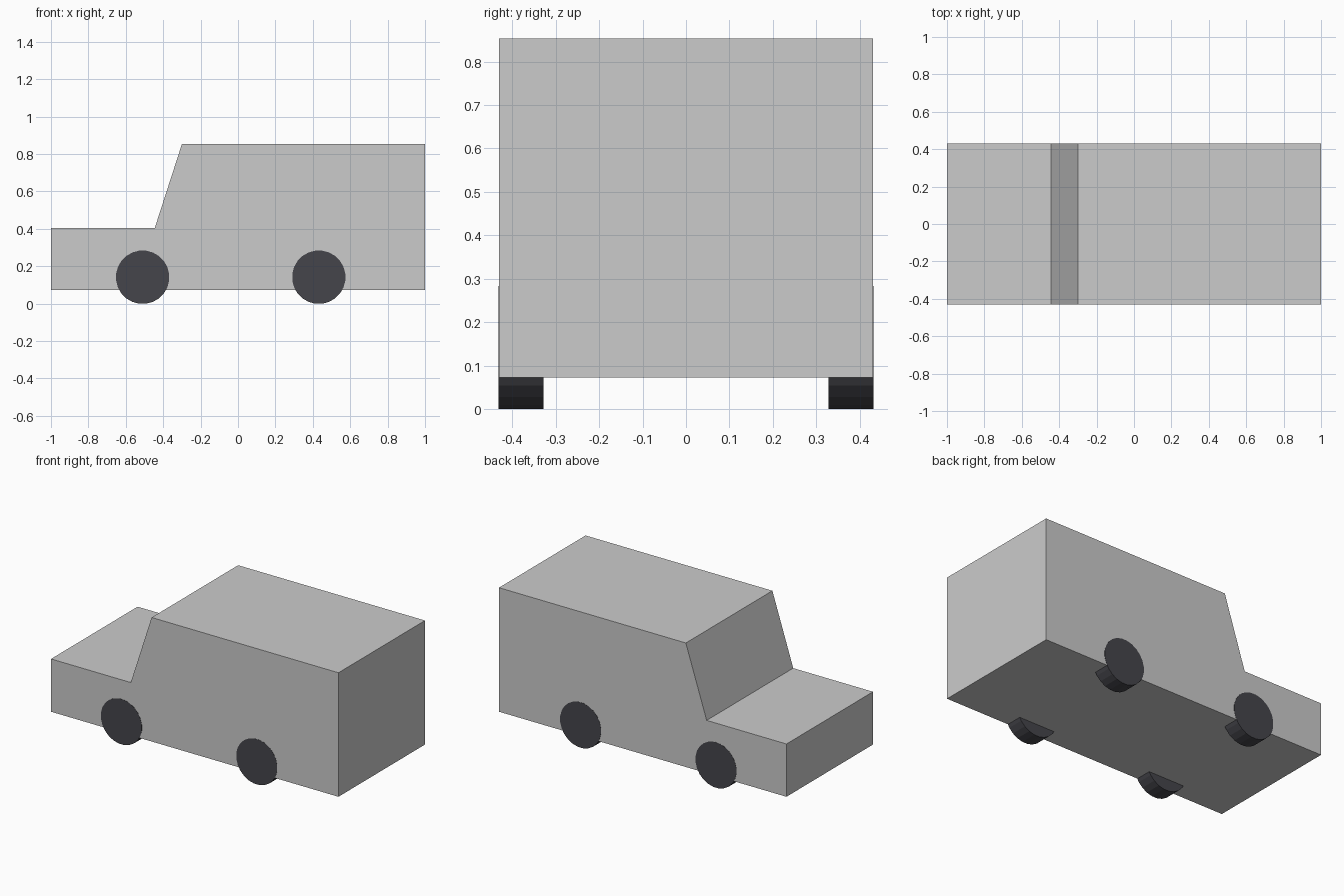
import bpy, bmesh, math

if "Cube" in bpy.data.objects:
    bpy.data.objects.remove(bpy.data.objects["Cube"])

HALF_WIDTH = 0.43
SIDES = 24
RADIUS = 0.143

# Body: side profile extruded across the width
profile = [(-1, 0.073), (1, 0.073), (1, 0.853), (-0.30, 0.853),
           (-0.445, 0.405), (-1, 0.405)]
bm = bmesh.new()
side = bm.faces.new([bm.verts.new((x, -HALF_WIDTH, z)) for x, z in profile])
ext = bmesh.ops.extrude_face_region(bm, geom=[side])
moved = [g for g in ext["geom"] if isinstance(g, bmesh.types.BMVert)]
bmesh.ops.translate(bm, verts=moved, vec=(0, 2 * HALF_WIDTH, 0))
bmesh.ops.recalc_face_normals(bm, faces=bm.faces)
mesh = bpy.data.meshes.new("body")
bm.to_mesh(mesh)
bm.free()
bpy.context.collection.objects.link(bpy.data.objects.new("body", mesh))

# Wheels: low-poly discs resting on a flat facet
rubber = bpy.data.materials.new("rubber")
rubber.diffuse_color = (0.06, 0.06, 0.07, 1)
rubber.use_nodes = True
rubber.node_tree.nodes["Principled BSDF"].inputs["Base Color"].default_value = rubber.diffuse_color


def wheel(name, x, sign):
    bpy.ops.mesh.primitive_cylinder_add(
        vertices=SIDES, radius=RADIUS, depth=0.103,
        location=(x, sign * 0.3795, RADIUS * math.cos(math.pi / SIDES)),
        rotation=(math.pi / 2, math.pi / SIDES, 0))
    ob = bpy.context.object
    ob.name = name
    ob.data.materials.append(rubber)


for end, x in (("front", -0.51), ("rear", 0.432)):
    for hand, sign in (("near", -1), ("far", 1)):
        wheel(f"{end}_wheel_{hand}", x, sign)
